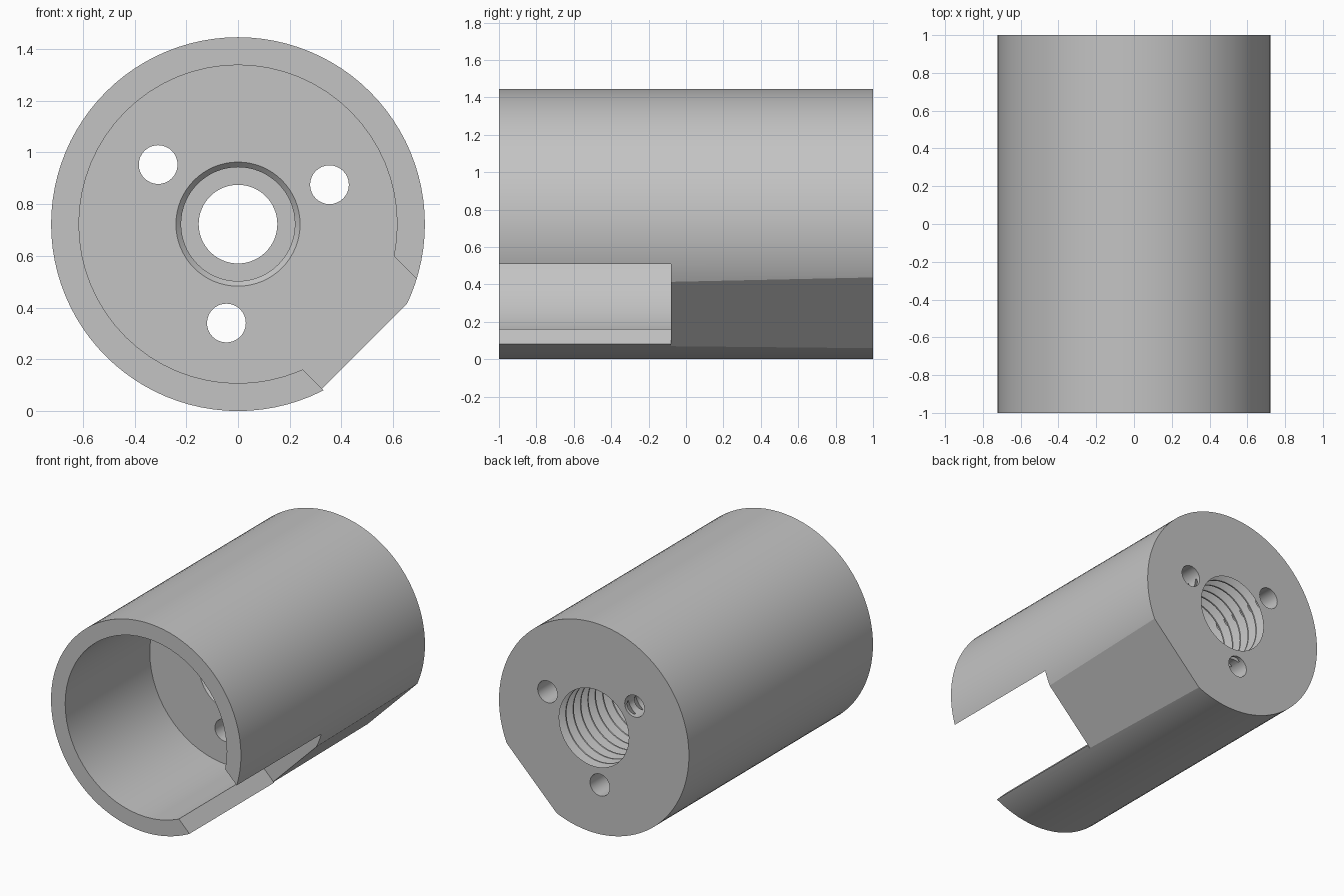
import bpy, bmesh, math
from mathutils import Matrix, Vector

old = bpy.data.objects.get("Cube")
if old:
    bpy.data.objects.remove(old, do_unlink=True)

R = 0.7225        # outer radius and height of the axis
FLOOR = -0.08     # depth of the front bore
AXIS = Vector((0, 0, R))

grey = bpy.data.materials.new("mid grey")
grey.use_nodes = True
grey.diffuse_color = (0.55, 0.55, 0.55, 1)
grey.node_tree.nodes["Principled BSDF"].inputs["Base Color"].default_value = grey.diffuse_color


def to_object(name, bm):
    bmesh.ops.recalc_face_normals(bm, faces=bm.faces[:])
    mesh = bpy.data.meshes.new(name)
    bm.to_mesh(mesh)
    bm.free()
    obj = bpy.data.objects.new(name, mesh)
    bpy.context.collection.objects.link(obj)
    mesh.materials.append(grey)
    return obj


def lathe(name, profile, sides, centre=AXIS):
    """Turn a (radius, y) profile about an axis parallel to y."""
    bm = bmesh.new()
    rings = []
    for r, y in profile:
        angles = [2 * math.pi * i / sides for i in range(sides)]
        rings.append([bm.verts.new(centre + Vector((r * math.cos(a), y, r * math.sin(a))))
                      for a in angles])
    for a, b in zip(rings, rings[1:]):
        for i in range(sides):
            j = (i + 1) % sides
            bm.faces.new((a[i], a[j], b[j], b[i]))
    bm.faces.new(rings[0])
    bm.faces.new(rings[-1])
    return to_object(name, bm)


def side_block(name, u_front, u_back, v0, v1, y0, y1):
    """Block reaching outward at 45 degrees below the +x side."""
    bm = bmesh.new()
    bmesh.ops.create_cube(bm, size=1)
    turn = Matrix.Rotation(math.radians(45), 3, 'Y')
    for v in bm.verts:
        inner = u_front if v.co.y < 0 else u_back
        p = Vector((inner if v.co.x < 0 else 1.0,
                    y0 if v.co.y < 0 else y1,
                    v0 if v.co.z < 0 else v1))
        v.co = turn @ p + AXIS
    return to_object(name, bm)


def cut(target, cutter):
    cutter.hide_render = True
    mod = target.modifiers.new("cut", 'BOOLEAN')
    mod.operation = 'DIFFERENCE'
    mod.solver = 'EXACT'
    mod.object = cutter
    bpy.context.view_layer.objects.active = target
    bpy.ops.object.modifier_apply(modifier=mod.name)
    bpy.data.objects.remove(cutter, do_unlink=True)


# Outer sleeve
body = lathe("threaded_sleeve", [(R, -1), (R, 1)], 96)

# Front bore, chamfered recess, narrow passage and threaded rear socket
thread_start, pitch = 0.2, 0.08
profile = [(0.615, -1.1), (0.615, FLOOR), (0.24, FLOOR), (0.22, FLOOR + 0.02),
           (0.22, 0.02), (0.152, 0.02), (0.152, thread_start)]
for i in range(10):
    y = thread_start + i * pitch
    profile += [(0.265, y), (0.265, y + 0.01), (0.33, y + 0.04), (0.33, y + 0.05)]
profile += [(0.265, 1.0), (0.265, 1.1)]
cut(body, lathe("bore_cutter", profile, 64))

# Three through holes around the socket
for k in range(3):
    a = math.radians(23.3 + 120 * k)
    spot = AXIS + Vector((0.385 * math.cos(a), 0, 0.385 * math.sin(a)))
    cut(body, lathe("pin_hole_cutter", [(0.075, -0.2), (0.075, 1.1)], 32, spot))

# Open slot in the front wall and the flat behind it
cut(body, side_block("slot_cutter", 0.3, 0.3, -0.22, 0.338, -1.1, FLOOR))
cut(body, side_block("flat_cutter", 0.68, 0.67, -0.5, 0.5, FLOOR, 1.1))

bpy.ops.object.select_all(action='DESELECT')
body.select_set(True)
bpy.context.view_layer.objects.active = body
bpy.ops.object.shade_smooth_by_angle(angle=math.radians(20))
